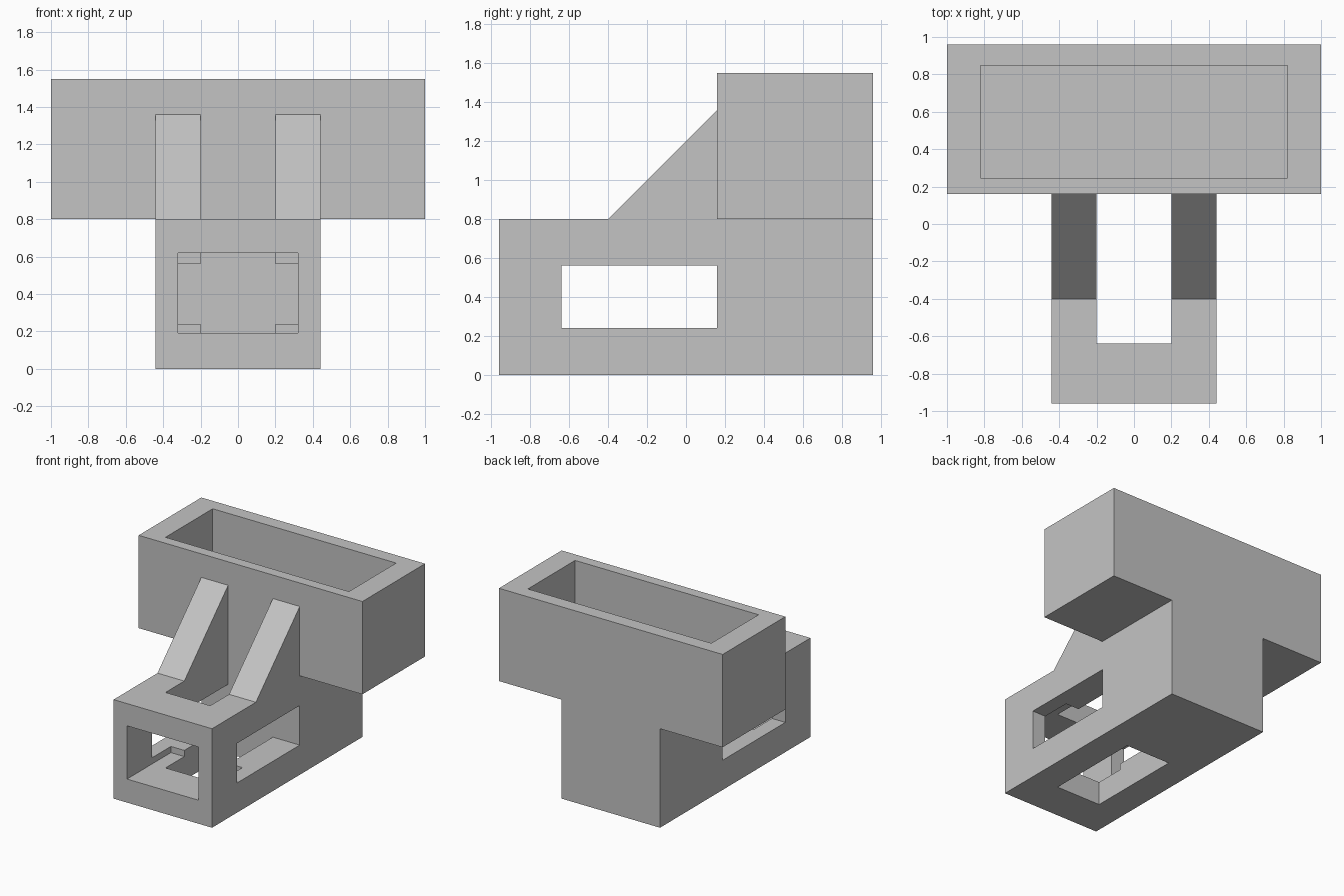
import bpy
import bmesh

cube = bpy.data.objects.get("Cube")
if cube:
    bpy.data.objects.remove(cube, do_unlink=True)

grey = bpy.data.materials.new("plain grey")
grey.use_nodes = True
COLOUR = (0.55, 0.55, 0.55, 1)
grey.diffuse_color = COLOUR
grey.node_tree.nodes["Principled BSDF"].inputs["Base Color"].default_value = COLOUR


def prism(name, profile, half_width):
    """Extrude a (y, z) side profile symmetrically across x."""
    bm = bmesh.new()
    face = bm.faces.new([bm.verts.new((-half_width, y, z)) for y, z in profile])
    out = bmesh.ops.extrude_face_region(bm, geom=[face])
    verts = [v for v in out["geom"] if isinstance(v, bmesh.types.BMVert)]
    bmesh.ops.translate(bm, verts=verts, vec=(2 * half_width, 0, 0))
    bmesh.ops.recalc_face_normals(bm, faces=bm.faces)
    mesh = bpy.data.meshes.new(name)
    bm.to_mesh(mesh)
    bm.free()
    mesh.materials.append(grey)
    obj = bpy.data.objects.new(name, mesh)
    bpy.context.collection.objects.link(obj)
    return obj


def block(name, half_width, y0, y1, z0, z1):
    return prism(name, [(y0, z0), (y1, z0), (y1, z1), (y0, z1)], half_width)


def combine(target, tool, operation):
    """Apply an exact boolean, then discard the tool."""
    mod = target.modifiers.new(tool.name, 'BOOLEAN')
    mod.operation = operation
    mod.solver = 'EXACT'
    mod.object = tool
    bpy.ops.object.select_all(action='DESELECT')
    bpy.context.view_layer.objects.active = target
    target.select_set(True)
    bpy.ops.object.modifier_apply(modifier=mod.name)
    bpy.data.objects.remove(tool, do_unlink=True)


# Base with sloping braces; the profile runs slightly into the trough
body = prism("base_and_trough", [
    (-0.96, 0), (0.96, 0), (0.96, 0.88), (0.2, 0.88),
    (0.2, 1.4), (-0.4, 0.8), (-0.96, 0.8)], 0.44)

# Vertical slot that also separates the two braces
combine(body, block("vertical_slot", 0.2, -0.64, 0.16, -0.1, 1.6), 'DIFFERENCE')
# Window through both sides
combine(body, block("side_window", 0.6, -0.64, 0.16, 0.24, 0.56), 'DIFFERENCE')
# Wider opening in the front
combine(body, block("front_window", 0.32, -1.1, -0.4, 0.19, 0.62), 'DIFFERENCE')

# Open trough across the back
combine(body, block("trough", 1.0, 0.16, 0.96, 0.8, 1.55), 'UNION')
combine(body, block("trough_pocket", 0.82, 0.245, 0.848, 0.93, 1.7), 'DIFFERENCE')
